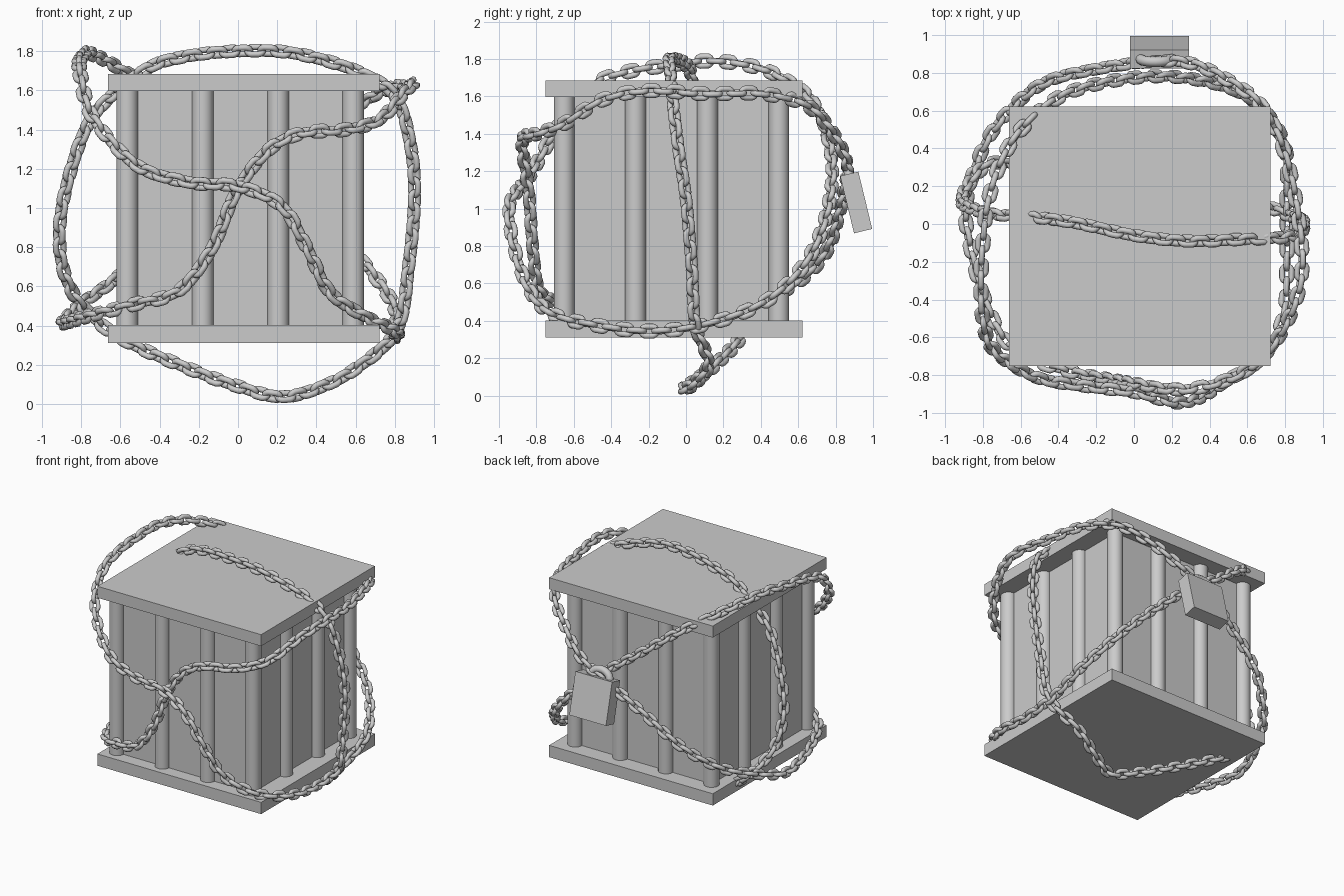
import bpy, bmesh, math
from mathutils import Vector

if "Cube" in bpy.data.objects:
    bpy.data.objects.remove(bpy.data.objects["Cube"])

CX, CY = 0.03, -0.065      # cage centre
MID = Vector((0, 0, 1.0))  # centre the chains wrap around


def smooth(ob):
    bpy.ops.object.select_all(action='DESELECT')
    ob.select_set(True)
    bpy.context.view_layer.objects.active = ob
    bpy.ops.object.shade_smooth_by_angle(angle=math.radians(50))


def box(name, loc, size, rot=(0, 0, 0)):
    bpy.ops.mesh.primitive_cube_add(size=1, location=loc, rotation=rot)
    ob = bpy.context.object
    ob.name = name
    ob.scale = size
    return ob


# Cage plates and inner box
box("top_plate", (CX, CY, 1.64), (1.385, 1.375, 0.088))
box("bottom_plate", (CX, CY, 0.357), (1.385, 1.375, 0.09))
box("inner_box", (0.01, -0.08, 1.0), (1.15, 1.15, 1.21))

# Bars around the perimeter
xs = [-0.565, -0.18, 0.205, 0.588]
ys = [-0.652, -0.27, 0.115, 0.497]
for i, x in enumerate(xs):
    for j, y in enumerate(ys):
        if i in (0, 3) or j in (0, 3):
            bpy.ops.mesh.primitive_cylinder_add(vertices=32, radius=0.055, depth=1.21, location=(x, y, 1.0))
            bpy.context.object.name = "cage_bar"
            smooth(bpy.context.object)


def spline(pts, steps=24):
    """Closed Catmull-Rom curve sampled densely."""
    p = [Vector(q) for q in pts]
    n = len(p)
    out = []
    for i in range(n):
        a, b, c, d = p[i - 1], p[i], p[(i + 1) % n], p[(i + 2) % n]
        for s in range(steps):
            t = s / steps
            out.append(0.5 * (2 * b + (c - a) * t + (2 * a - 5 * b + 4 * c - d) * t ** 2
                              + (3 * b - a - 3 * c + d) * t ** 3))
    return out


def resample(path, pitch):
    """Evenly spaced points, even in number, with tangents."""
    n = len(path)
    acc = [0.0]
    for i in range(n):
        acc.append(acc[-1] + (path[(i + 1) % n] - path[i]).length)
    count = 2 * round(acc[-1] / pitch / 2)
    res, k = [], 0
    for i in range(count):
        s = acc[-1] * i / count
        while acc[k + 1] < s:
            k += 1
        a, b = path[k], path[(k + 1) % n]
        f = (s - acc[k]) / (acc[k + 1] - acc[k])
        res.append((a.lerp(b, f), (path[(k + 2) % n] - path[k - 1]).normalized()))
    return res


def chain(name, pts, pitch=0.066, length=0.112, width=0.082, wire=0.0155, seg=20, ring=8):
    bm = bmesh.new()
    r = width / 2 - wire
    straight = length / 2 - width / 2
    for i, (pos, tan) in enumerate(resample(spline(pts), pitch)):
        out = pos - MID
        out = (out - tan * out.dot(tan)).normalized()
        side = tan.cross(out)
        # alternate links a quarter turn
        ang = math.pi / 4 + (i % 2) * math.pi / 2
        u = out * math.cos(ang) + side * math.sin(ang)
        v = tan.cross(u)
        grid = []
        for s in range(seg):
            t = 2 * math.pi * (s + 0.5) / seg
            ct, st = math.cos(t), math.sin(t)
            row = []
            for k in range(ring):
                a = 2 * math.pi * k / ring
                rr = r + wire * math.cos(a)
                row.append(bm.verts.new(pos + tan * (rr * ct + math.copysign(straight, ct))
                                        + u * (rr * st) + v * (wire * math.sin(a))))
            grid.append(row)
        for s in range(seg):
            g, h = grid[s], grid[(s + 1) % seg]
            for k in range(ring):
                m = (k + 1) % ring
                bm.faces.new((g[k], h[k], h[m], g[m]))
    bmesh.ops.recalc_face_normals(bm, faces=bm.faces)
    me = bpy.data.meshes.new(name)
    bm.to_mesh(me)
    bm.free()
    ob = bpy.data.objects.new(name, me)
    bpy.context.collection.objects.link(ob)
    smooth(ob)


# Chain over the top, down both sides and under the base
chain("vertical_chain", [
    (-0.48, 0.03, 1.7), (-0.28, 0, 1.77), (0, -0.06, 1.8), (0.28, -0.09, 1.79), (0.6, -0.08, 1.7),
    (0.8, -0.07, 1.57), (0.88, -0.04, 1.32), (0.9, 0, 1.05), (0.87, 0.03, 0.7), (0.81, 0.05, 0.38),
    (0.6, 0.12, 0.18), (0.38, 0.05, 0.07), (0.2, -0.01, 0.038), (0, 0.06, 0.09), (-0.2, 0.15, 0.16),
    (-0.55, 0.29, 0.31), (-0.76, 0.32, 0.46), (-0.88, 0.2, 0.65), (-0.91, 0.12, 0.9),
    (-0.85, 0.08, 1.2), (-0.73, 0.05, 1.48)])

# Diagonal chain, front upper left to lower right
chain("falling_chain", [
    (-0.8, -0.1, 1.765), (-0.81, -0.3, 1.735), (-0.8, -0.5, 1.66), (-0.74, -0.67, 1.46),
    (-0.52, -0.81, 1.22), (-0.25, -0.86, 1.13), (0, -0.89, 1.11), (0.22, -0.945, 1.01),
    (0.35, -0.92, 0.8), (0.47, -0.84, 0.57), (0.66, -0.72, 0.44), (0.79, -0.5, 0.38),
    (0.81, -0.2, 0.345), (0.81, 0.1, 0.38), (0.8, 0.4, 0.49), (0.69, 0.6, 0.66),
    (0.5, 0.72, 0.87), (0.2, 0.78, 1.14), (-0.1, 0.76, 1.36), (-0.38, 0.68, 1.57),
    (-0.57, 0.53, 1.69), (-0.69, 0.36, 1.76), (-0.77, 0.13, 1.79)])

# Diagonal chain, front lower left to upper right, held by the padlock
chain("rising_chain", [
    (-0.52, -0.725, 0.51), (-0.3, -0.79, 0.58), (-0.13, -0.82, 0.8), (-0.01, -0.84, 1.08),
    (0.15, -0.87, 1.29), (0.32, -0.87, 1.38), (0.55, -0.8, 1.4), (0.72, -0.66, 1.45),
    (0.84, -0.45, 1.58), (0.89, -0.22, 1.63), (0.86, 0.1, 1.615), (0.79, 0.4, 1.615),
    (0.67, 0.63, 1.56), (0.5, 0.76, 1.44), (0.3, 0.85, 1.28), (0.1, 0.86, 1.17), (-0.2, 0.82, 0.98),
    (-0.47, 0.75, 0.77), (-0.66, 0.6, 0.61), (-0.8, 0.4, 0.51), (-0.89, 0.1, 0.42),
    (-0.86, -0.15, 0.42), (-0.79, -0.4, 0.44), (-0.68, -0.62, 0.47)])

# Padlock body and shackle, tilted outward at the bottom
tilt = math.radians(13.6)
box("padlock_body", (0.135, 0.91, 1.033), (0.31, 0.1, 0.315), (tilt, 0, 0))
cu = bpy.data.curves.new("padlock_shackle", 'CURVE')
cu.dimensions = '3D'
cu.bevel_depth = 0.027
cu.bevel_resolution = 3
cu.use_fill_caps = True
arch = [(-0.08, 0, 0)] + [(-0.08 * math.cos(math.pi * k / 12), 0, 0.03 + 0.06 * math.sin(math.pi * k / 12))
                          for k in range(13)] + [(0.08, 0, 0)]
sp = cu.splines.new('POLY')
sp.points.add(len(arch) - 1)
for pt, c in zip(sp.points, arch):
    pt.co = (*c, 1)
sh = bpy.data.objects.new("padlock_shackle", cu)
sh.location = (0.115, 0.88, 1.15)
sh.rotation_euler = (tilt, 0, 0)
bpy.context.collection.objects.link(sh)
